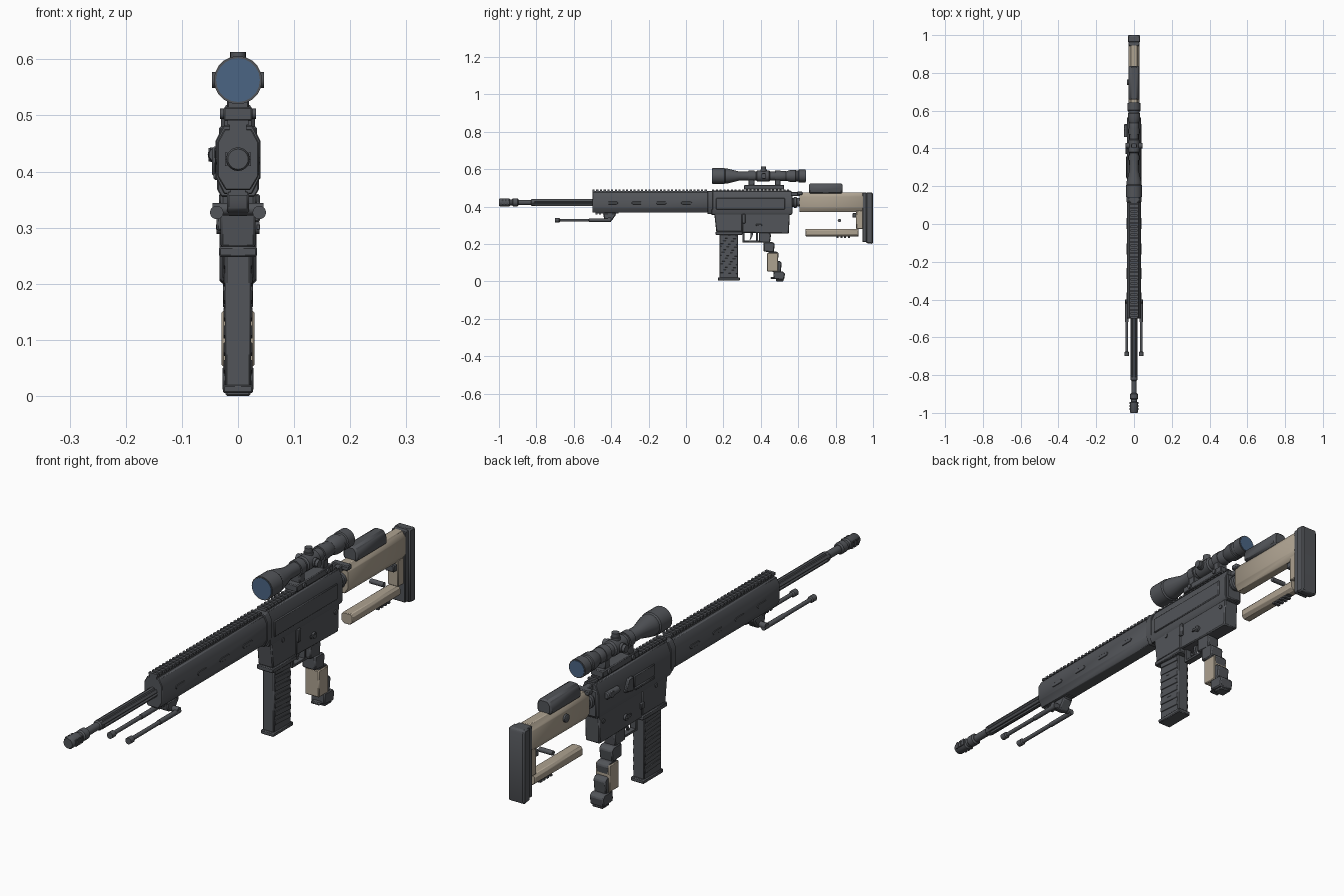
import bpy, bmesh, math
from mathutils import Vector, Matrix


def material(name, rgb):
    m = bpy.data.materials.new(name)
    m.diffuse_color = (*rgb, 1)
    return m


DARK = material("dark_metal", (0.085, 0.09, 0.1))
TAN = material("tan_polymer", (0.42, 0.36, 0.28))
BLUE = material("lens_blue", (0.07, 0.13, 0.23))


def finish(name, bm, mat, bevel=0.0, angle=35):
    bmesh.ops.recalc_face_normals(bm, faces=bm.faces)
    me = bpy.data.meshes.new(name)
    bm.to_mesh(me)
    bm.free()
    ob = bpy.data.objects.new(name, me)
    bpy.context.collection.objects.link(ob)
    me.materials.append(mat)
    if bevel:
        b = ob.modifiers.new("bevel", 'BEVEL')
        b.width, b.segments, b.limit_method = bevel, 1, 'ANGLE'
    bpy.ops.object.select_all(action='DESELECT')
    ob.select_set(True)
    bpy.context.view_layer.objects.active = ob
    bpy.ops.object.shade_smooth_by_angle(angle=math.radians(angle))
    return ob


def extrude(name, pts, offset, mat, bevel):
    bm = bmesh.new()
    f = bm.faces.new([bm.verts.new(p) for p in pts])
    r = bmesh.ops.extrude_face_region(bm, geom=[f])
    bmesh.ops.translate(bm, vec=offset, verts=[v for v in r['geom'] if isinstance(v, bmesh.types.BMVert)])
    return finish(name, bm, mat, bevel)


def side(name, yz, x0, x1, mat=DARK, bevel=0.004):
    """Side profile (y, z) extruded across x."""
    return extrude(name, [(x0, y, z) for y, z in yz], (x1 - x0, 0, 0), mat, bevel)


def along(name, half, y0, y1, mat=DARK, bevel=0.002):
    """Right half of an (x, z) section, mirrored and extruded along y."""
    sec = half + [(-x, z) for x, z in reversed(half)]
    return extrude(name, [(x, y0, z) for x, z in sec], (0, y1 - y0, 0), mat, bevel)


def box(name, x0, x1, y0, y1, z0, z1, mat=DARK, bevel=0.003):
    return side(name, [(y0, z0), (y1, z0), (y1, z1), (y0, z1)], x0, x1, mat, bevel)


def lathe(name, prof, origin=(0, 0, 0), axis='Y', n=24, mat=DARK, flute=0.0):
    """Profile of (distance, radius) turned about an axis through origin."""
    bm = bmesh.new()
    rings = []
    for d, r in prof:
        ring = []
        for i in range(n):
            a = 2 * math.pi * i / n
            k = r * (1 - flute * (i % 4 == 0))
            u, w = k * math.cos(a), k * math.sin(a)
            p = {'Y': (u, d, w), 'X': (d, u, w), 'Z': (u, w, d)}[axis]
            ring.append(bm.verts.new(Vector(p) + Vector(origin)))
        rings.append(ring)
    for a, b in zip(rings, rings[1:]):
        for i in range(n):
            bm.faces.new((a[i], a[(i + 1) % n], b[(i + 1) % n], b[i]))
    bm.faces.new(rings[0])
    bm.faces.new(rings[-1])
    return finish(name, bm, mat)


def array(ob, count, step):
    m = ob.modifiers.new("repeat", 'ARRAY')
    m.count, m.use_relative_offset, m.use_constant_offset = count, False, True
    m.constant_offset_displace = step
    return ob


def rail(name, y0, y1, z0, z1, w):
    box(name + "_base", -w * .8, w * .8, y0, y1, z0, (z0 + z1) / 2, bevel=0)
    lo, hi = ((z0 + z1) / 2, z1) if z1 > z0 else (z1, (z0 + z1) / 2)
    array(box(name + "_teeth", -w, w, y0, y0 + .011, lo, hi, bevel=0), int((y1 - y0) / .02), (0, .02, 0))


# Barrel and muzzle brake
BZ = 0.422
lathe("muzzle_brake", [(-1, .012), (-1, .018), (-.995, .021), (-.945, .021), (-.94, .016), (-.93, .016),
                       (-.925, .021), (-.9, .021), (-.895, .016)], (0, 0, BZ))
for s in (-1, 1):
    array(box("brake_port", s * .019, s * .023, -.985, -.975, BZ - .012, BZ + .012, bevel=0), 3, (0, .016, 0))
lathe("barrel_tip", [(-.9, .014), (-.83, .014), (-.825, .018), (-.81, .018)], (0, 0, BZ))
lathe("fluted_barrel", [(-.82, .019), (-.48, .019)], (0, 0, BZ), flute=.25)

# Handguard with rails, slots and end collar
along("handguard", [(.022, .367), (.037, .392), (.037, .452), (.024, .476)], -.5, .125)
along("handguard_collar", [(.025, .36), (.04, .39), (.04, .455), (.026, .482)], .115, .145)
rail("handguard_top_rail", -.5, .12, .474, .492, .019)
rail("handguard_lower_rail", -.485, -.36, .37, .357, .017)
for s in (-1, 1):
    for y in (-.415, -.285, -.155, -.02):
        side("handguard_slot", [(y, .412), (y + .045, .412), (y + .052, .419), (y + .045, .426),
                                (y, .426), (y - .007, .419)], s * .0355, s * .0395, bevel=0.001)

# Folded bipod
side("bipod_mount", [(-.435, .33), (-.4, .32), (-.375, .355), (-.375, .365), (-.44, .365), (-.44, .345)], -.02, .02)
lathe("bipod_pivot", [(-.045, .011), (.045, .011)], (0, -.41, .333), 'X', 16)
for s in (-1, 1):
    lathe("bipod_leg", [(-.7, .012), (-.678, .012), (-.674, .0075), (-.52, .0075), (-.518, .009), (-.4, .009)],
          (s * .038, 0, .327), n=16)

# Upper receiver
along("upper_receiver", [(.03, .355), (.037, .368), (.037, .445), (.022, .482)], .136, .565)
rail("receiver_rail", .14, .56, .478, .492, .019)
box("receiver_side_panel", .03, .0405, .16, .53, .385, .445)
box("ejection_port", -.041, -.03, .24, .36, .395, .44)
box("port_cover", -.0435, -.03, .245, .355, .385, .397)
side("shell_deflector", [(.37, .39), (.42, .4), (.4, .445), (.37, .445)], -.046, -.02)
lathe("forward_assist", [(.46, .012), (.525, .014), (.53, .01)], (-.04, 0, .43), n=16)
lathe("assist_button", [(-.053, .012), (-.03, .015)], (0, .505, .43), 'X', 16)
box("charging_handle", -.012, .012, .55, .61, .455, .478)
box("charging_lever", -.034, .034, .595, .622, .462, .48)

# Lower receiver, magazine well and controls
side("lower_receiver", [(.3, .26), (.55, .255), (.555, .37), (.3, .37)], -.03, .03)
side("lower_receiver_rear", [(.52, .36), (.57, .36), (.57, .46), (.52, .46)], -.03, .03)
side("magazine_well", [(.162, .265), (.3, .265), (.3, .37), (.15, .37)], -.031, .031)
box("magazine_well_lip", -.034, .034, .158, .302, .248, .266)
for s in (-1, 1):
    lathe("selector_hub", [(s * .028, .011), (s * .038, .011)], (0, .4, .3), 'X', 16)
    box("selector_lever", s * .033, s * .039, .375, .405, .296, .306, bevel=.001)
    for y, z in ((.22, .35), (.53, .335)):
        lathe("receiver_pin", [(s * .028, .008), (s * .034, .008)], (0, y, z), 'X', 12)
box("bolt_catch", .028, .039, .3, .318, .31, .36)
box("magazine_release", -.038, -.028, .295, .315, .295, .32)

# Magazine
box("magazine", -.023, .023, .178, .279, .015, .26)
box("magazine_base", -.027, .027, .17, .288, .005, .02)
for k in range(7):
    z = .04 + k * .031
    for s in (-1, 1):
        side("magazine_rib", [(.182, z + .006), (.276, z), (.276, z + .018), (.182, z + .024)],
             s * .0225, s * .026, bevel=.001)

# Trigger and guard
box("guard_bottom", -.012, .012, .302, .41, .208, .217, bevel=.001)
box("guard_front", -.012, .012, .302, .312, .21, .262, bevel=.001)
box("guard_rear_web", -.012, .012, .375, .385, .21, .262, bevel=.001)
side("trigger", [(.345, .262), (.36, .262), (.355, .24), (.346, .222), (.34, .225), (.346, .243)], -.005, .005, bevel=0)

# Stepped pistol grip with tan panels
for n, (y0, y1, z0, z1, w) in enumerate([(.39, .455, .205, .262, .024), (.415, .475, .155, .21, .027),
                                         (.44, .496, .105, .16, .025), (.452, .512, .048, .11, .025),
                                         (.468, .53, .008, .053, .028)]):
    side("grip_segment_%d" % n, [(y0, z0 + .004), (y1 - .006, z0), (y1, z1 - .012), (y1 - .012, z1), (y0, z1)], -w, w)
box("grip_panel", -.029, .029, .434, .492, .052, .152, TAN)
box("grip_toe", -.018, .018, .452, .5, .012, .022)
box("grip_base", -.022, .022, .48, .522, 0, .01)

# Buffer tube and stock
lathe("buffer_tube", [(.55, .024), (.575, .024), (.578, .029), (.59, .029), (.594, .023), (.64, .023)], (0, 0, BZ))
along("stock_body", [(.015, .37), (.029, .392), (.029, .455), (.016, .476)], .607, .946, TAN)
box("stock_rear_post", -.022, .022, .91, .946, .28, .38, TAN)
along("stock_lower_bar", [(.012, .24), (.024, .25), (.024, .272), (.016, .281)], .64, .922, TAN)
box("stock_rear_clamp", -.018, .018, .89, .915, .34, .365)
lathe("stock_rod", [(-.028, .009), (.028, .009)], (0, .82, .325), 'X', 12)
rail("stock_lower_rail", .805, .89, .245, .232, .014)
lathe("stock_knob", [(-.038, .012), (-.036, .015), (-.026, .015)], (0, .75, .43), 'X', 16)
box("butt_plate", -.028, .028, .943, .966, .21, .474)
side("butt_pad", [(.962, .205), (.996, .2), (1, .21), (1, .465), (.995, .476), (.962, .476)], -.033, .033, bevel=.005)
along("cheek_riser", [(.027, .47), (.03, .48), (.03, .505), (.018, .523)], .658, .836, bevel=.006)

# Scope with turrets, lenses and mount
SZ = .563
lathe("scope_body", [(.142, .038), (.142, .043), (.205, .043), (.21, .039), (.225, .039), (.285, .024), (.375, .024),
                     (.38, .029), (.445, .029), (.45, .023), (.5, .023), (.505, .027), (.53, .027), (.535, .025),
                     (.56, .033), (.585, .033), (.588, .03), (.6, .03), (.603, .034), (.64, .034), (.64, .03)],
      (0, 0, SZ), n=20)
lathe("front_lens", [(.14, .039), (.144, .039)], (0, 0, SZ), n=20, mat=BLUE)
lathe("rear_lens", [(.637, .03), (.642, .03)], (0, 0, SZ), n=20, mat=BLUE)
lathe("elevation_turret", [(.02, .017), (.034, .017), (.035, .014), (.05, .014)], (0, .415, SZ), 'Z', 16)
lathe("windage_turret", [(-.046, .014), (-.035, .014), (-.034, .017), (.034, .017), (.035, .014), (.046, .014)],
      (0, .415, SZ), 'X', 16)
box("scope_mount_base", -.026, .026, .31, .525, .49, .515)
for y in (.335, .475):
    box("scope_ring_foot", -.02, .02, y, y + .03, .51, .55)
    lathe("scope_ring", [(y, .029), (y + .03, .029)], (0, 0, SZ), n=20)
    lathe("mount_screw", [(-.032, .009), (.032, .009)], (0, y + .015, .503), 'X', 12)
